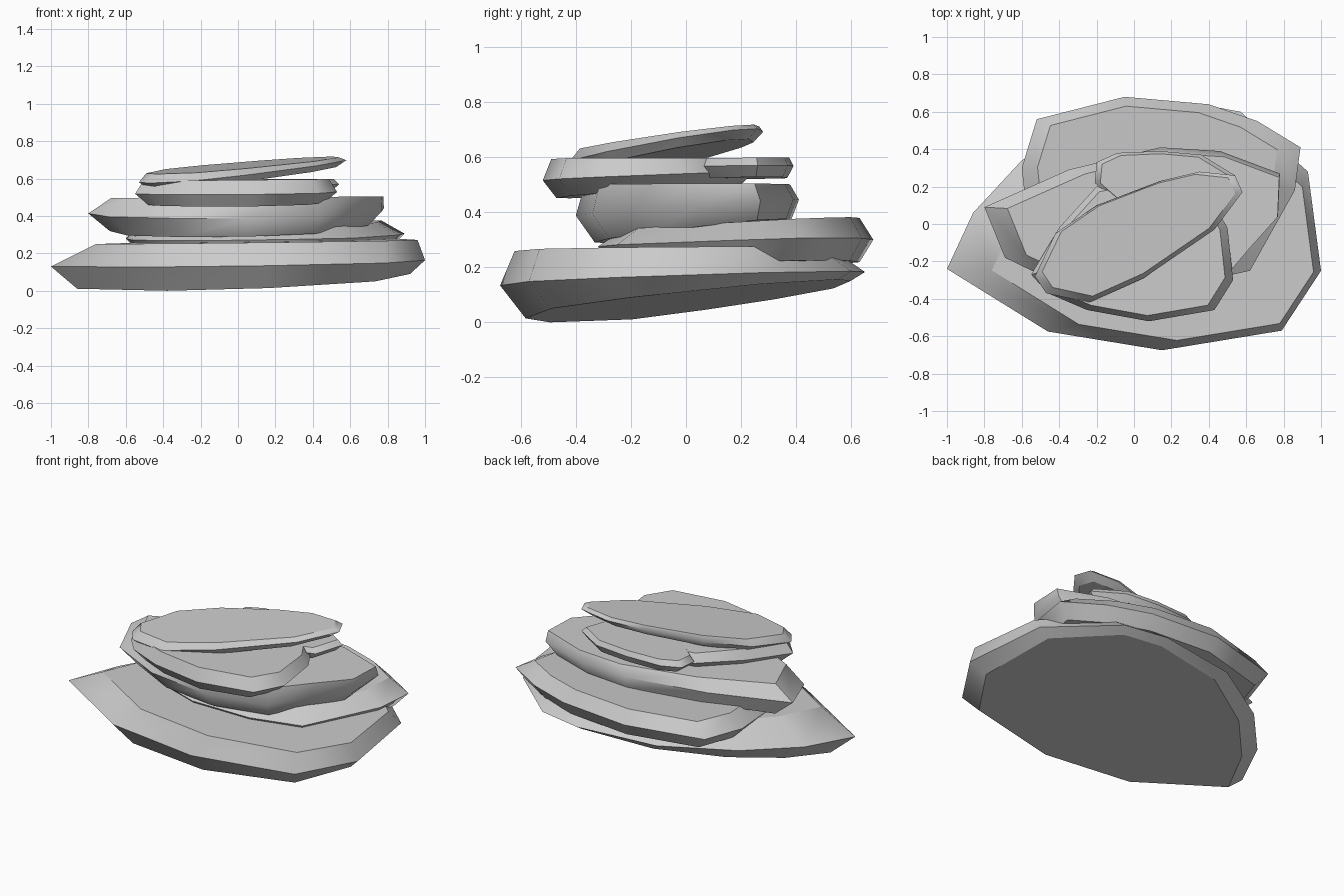
import bpy, bmesh, math

if "Cube" in bpy.data.objects:
    bpy.data.objects.remove(bpy.data.objects["Cube"])


def slab(name, outline, bottom, rim, top, low, high):
    """Stone from an outline: three tilted rings.
    bottom/rim/top = (height, x slope, y slope); low/high = (scale, x shift, y shift)."""
    n = len(outline)
    cx = (max(p[0] for p in outline) + min(p[0] for p in outline)) / 2
    cy = (max(p[1] for p in outline) + min(p[1] for p in outline)) / 2
    bm = bmesh.new()
    rings = []
    for plane, (s, dx, dy) in ((bottom, low), (rim, (1, 0, 0)), (top, high)):
        ring = []
        for px, py in outline:
            x = cx + (px - cx) * s + dx
            y = cy + (py - cy) * s + dy
            z = max(0, plane[0] + plane[1] * x + plane[2] * y)
            ring.append(bm.verts.new((x, y, z)))
        rings.append(ring)
    bm.faces.new(rings[0][::-1])
    bm.faces.new(rings[2])
    for a, b in zip(rings, rings[1:]):
        for i in range(n):
            j = (i + 1) % n
            bm.faces.new((a[i], a[j], b[j], b[i]))
    bmesh.ops.recalc_face_normals(bm, faces=bm.faces)
    mesh = bpy.data.meshes.new(name)
    bm.to_mesh(mesh)
    bm.free()
    ob = bpy.data.objects.new(name, mesh)
    bpy.context.collection.objects.link(ob)
    bpy.ops.object.select_all(action='DESELECT')
    ob.select_set(True)
    bpy.context.view_layer.objects.active = ob
    bpy.ops.object.shade_smooth_by_angle(angle=math.radians(50))
    # flat top and bottom, rounded sides
    for p in mesh.polygons:
        if len(p.vertices) > 4:
            p.use_smooth = False
    return ob


# Wide base stone
slab("base_stone",
     [(-1, -.24), (-.46, -.575), (.15, -.675), (.79, -.57), (1, -.25), (.93, .28),
      (.57, .6), (.3, .65), (-.2, .58), (-.6, .34), (-.86, .06)],
     (.071, .045, .11), (.155, .017, .035), (.262, .013, .01),
     (.89, .03, .02), (.86, .1, -.04))

# Second stone, set towards the back
slab("second_stone",
     [(-.6, .3), (-.57, .02), (-.4, -.2), (-.1, -.31), (.3, -.32), (.62, -.25), (.86, .18),
      (.89, .41), (.66, .55), (.4, .64), (-.05, .68), (-.52, .56)],
     (.2, .015, .03), (.28, .015, .03), (.345, .012, .055),
     (.9, 0, 0), (.86, -.02, .02))

# Third stone
slab("third_stone",
     [(-.8, .09), (-.69, -.18), (-.36, -.34), (.05, -.4), (.44, -.34), (.6, -.15),
      (.77, .04), (.78, .27), (.46, .39), (.14, .41), (-.35, .29)],
     (.325, .025, .11), (.415, .01, .07), (.5, .005, 0),
     (.88, .02, .02), (.92, .06, 0))

# Fourth stone, towards the front
slab("fourth_stone",
     [(-.55, -.27), (-.46, -.37), (-.25, -.46), (.08, -.52), (.43, -.46), (.53, -.3),
      (.5, -.02), (.4, .15), (.1, .25), (-.2, .2), (-.4, -.02)],
     (.485, .015, .075), (.535, .01, .04), (.592, .01, 0),
     (.87, 0, 0), (.92, 0, 0))

# Small thin stone at the back beside the fourth
slab("back_chip",
     [(-.21, .22), (-.05, .08), (.3, .03), (.48, .08), (.54, .26), (.36, .37),
      (.14, .39), (-.09, .38), (-.2, .33)],
     (.52, .01, .01), (.562, .01, .01), (.593, .005, .01),
     (.88, 0, 0), (.92, 0, 0))

# Tilted cap stone
slab("cap_stone",
     [(-.53, -.28), (-.47, -.37), (-.24, -.42), (.05, -.29), (.43, -.03), (.58, .17),
      (.54, .26), (.35, .28), (.14, .23), (-.2, .1), (-.42, -.05)],
     (.606, .08, .09), (.642, .07, .09), (.673, .05, .08),
     (.9, 0, 0), (.93, 0, .01))
